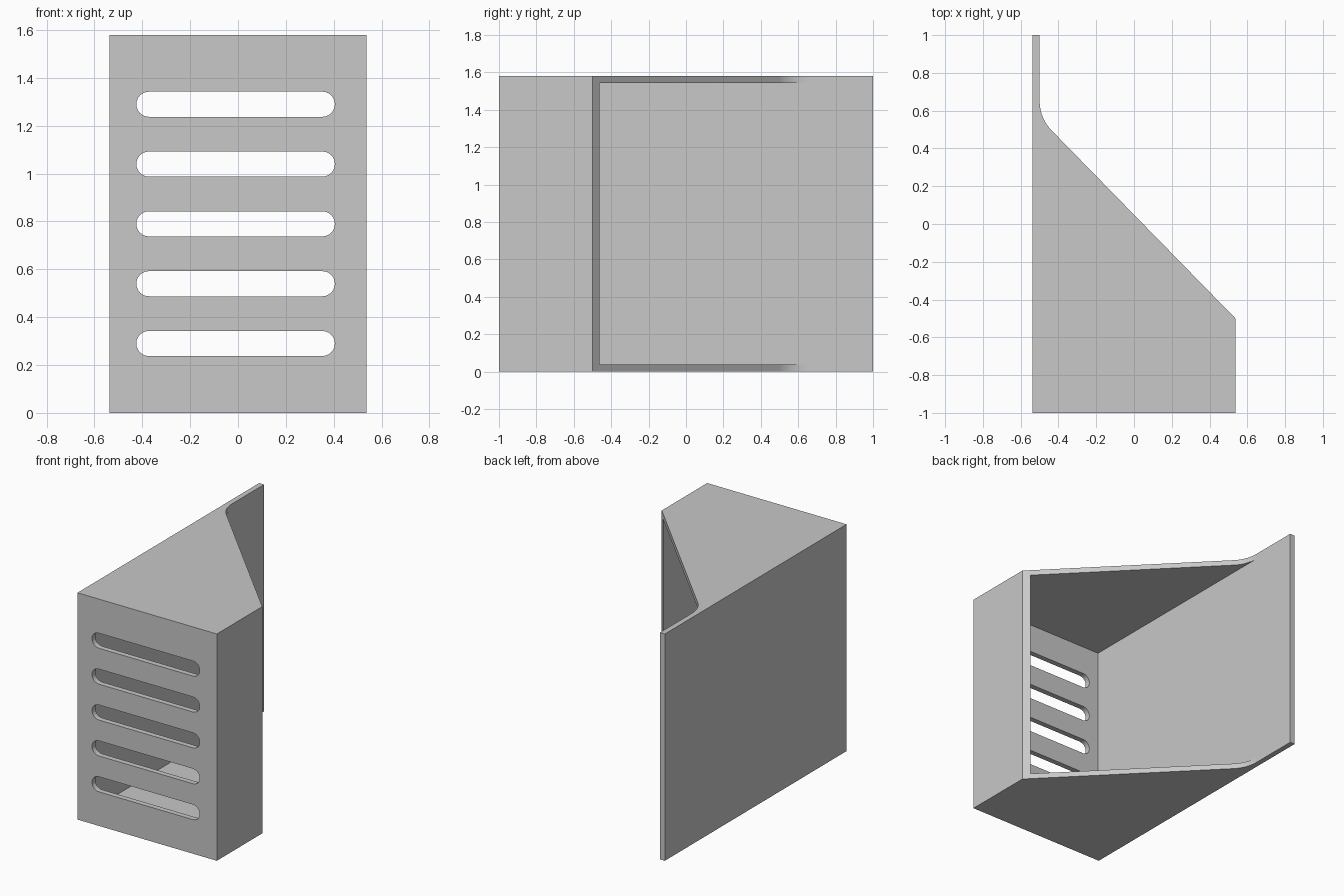
import bpy, bmesh
from math import sin, cos, pi, radians, atan2, tan
from mathutils import Matrix, Vector

cube = bpy.data.objects.get("Cube")
if cube:
    bpy.data.objects.remove(cube, do_unlink=True)

# Overall sizes
W, D, H = 0.537, 1.0, 1.58      # half width, half depth, height
T = 0.0375                      # sheet thickness
INNER = W - T
SIDE_END = -0.5                 # where the short side wall stops

grey = bpy.data.materials.new("light_grey")
grey.use_nodes = True
colour = (0.58, 0.58, 0.58, 1)
grey.diffuse_color = colour
grey.node_tree.nodes["Principled BSDF"].inputs["Base Color"].default_value = colour


def sheet(name, outlines, thickness, matrix):
    """Extrude a flat outline (followed by any holes) to a centred sheet."""
    curve = bpy.data.curves.new(name + "_outline", "CURVE")
    curve.dimensions = "2D"
    curve.fill_mode = "BOTH"
    curve.extrude = thickness / 2
    for pts in outlines:
        spline = curve.splines.new("POLY")
        spline.points.add(len(pts) - 1)
        for p, (x, y) in zip(spline.points, pts):
            p.co = (x, y, 0, 1)
        spline.use_cyclic_u = True
    helper = bpy.data.objects.new(name + "_outline", curve)
    bpy.context.collection.objects.link(helper)
    bpy.context.view_layer.update()
    dg = bpy.context.evaluated_depsgraph_get()
    mesh = bpy.data.meshes.new_from_object(helper.evaluated_get(dg))
    bpy.data.objects.remove(helper, do_unlink=True)
    bpy.data.curves.remove(curve)

    bm = bmesh.new()
    bm.from_mesh(mesh)
    bmesh.ops.remove_doubles(bm, verts=bm.verts, dist=1e-5)
    bmesh.ops.transform(bm, matrix=matrix, verts=bm.verts)
    bmesh.ops.recalc_face_normals(bm, faces=bm.faces)
    bm.to_mesh(mesh)
    bm.free()
    mesh.name = name
    mesh.materials.clear()
    mesh.materials.append(grey)
    obj = bpy.data.objects.new(name, mesh)
    bpy.context.collection.objects.link(obj)
    return obj


def rect(x0, x1, y0, y1):
    return [(x0, y0), (x1, y0), (x1, y1), (x0, y1)]


def slot(cx, cy, half_length, r, steps=12):
    pts = []
    for side, start in ((1, -pi / 2), (-1, pi / 2)):
        for i in range(steps + 1):
            a = start + pi * i / steps
            pts.append((cx + side * (half_length - r) + r * cos(a), cy + r * sin(a)))
    return pts


# Sloping edge, blended into the long wall by a fillet
corner = Vector((-INNER, 0.56))
slope = (Vector((W, SIDE_END)) - corner).normalized()
turn = pi / 2 + atan2(slope.y, slope.x)
radius = 0.22
blend_y = corner.y + radius * tan(turn / 2)
fillet = [(-INNER + radius * (1 - cos(a)), blend_y - radius * sin(a))
          for a in (turn * i / 12 for i in range(13))]
plate = [(-INNER, -D), (W, -D), (W, SIDE_END)] + fillet[::-1]

parts = []

# Top and bottom plates
for name, z in (("bottom_plate", T / 2), ("top_plate", H - T / 2)):
    parts.append(sheet(name, [plate], T, Matrix.Translation((0, 0, z))))

# Long mounting wall and short side wall
middle = Matrix.Translation((0, 0, H / 2))
parts.append(sheet("long_wall", [rect(-W, -INNER, -D, D)], H, middle))
end_y = SIDE_END - T * slope.y / slope.x
short = [(INNER, -D), (W, -D), (W, SIDE_END), (INNER, end_y)]
parts.append(sheet("short_wall", [short], H - 2 * T, middle))

# Front panel with five round-ended slots
slots = [slot(-0.01, H / 2 + 0.25 * i, 0.415, 0.0525) for i in range(-2, 3)]
upright = Matrix.Translation((0, -D + T / 2, 0)) @ Matrix.Rotation(pi / 2, 4, "X")
parts.append(sheet("front_panel", [rect(-INNER, INNER, T, H - T)] + slots, T, upright))

# Smooth the rounded edges, keep the corners sharp
bpy.ops.object.select_all(action="DESELECT")
for obj in parts:
    obj.select_set(True)
bpy.context.view_layer.objects.active = parts[0]
bpy.ops.object.shade_smooth_by_angle(angle=radians(30))
